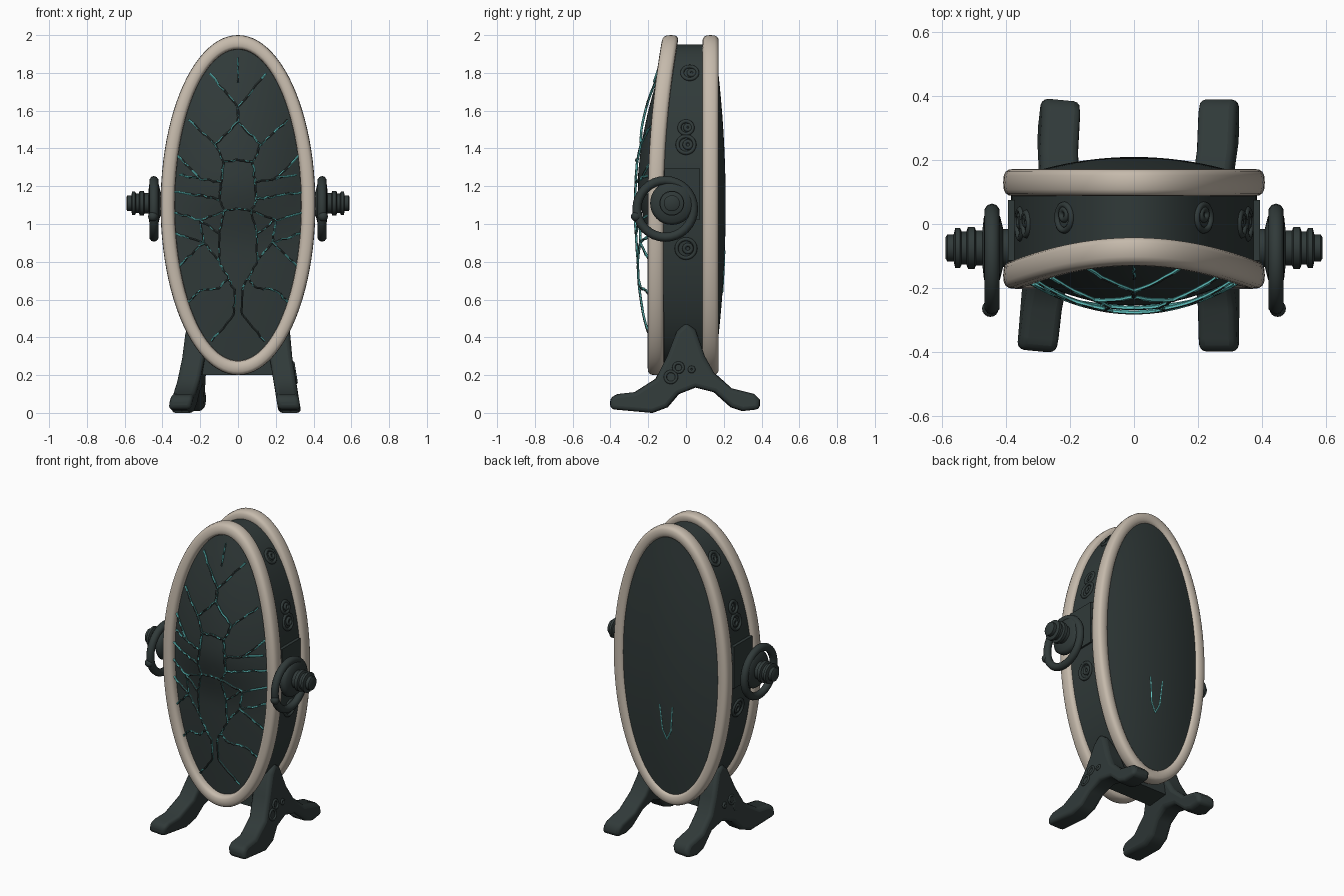
import bpy, bmesh, math, random
from mathutils import Vector, Matrix

random.seed(4)
cube = bpy.data.objects.get("Cube")
if cube:
    bpy.data.objects.remove(cube)


def material(name, rgb):
    m = bpy.data.materials.new(name)
    m.use_nodes = True
    m.diffuse_color = (*rgb, 1)
    bsdf = m.node_tree.nodes["Principled BSDF"]
    bsdf.inputs["Base Color"].default_value = (*rgb, 1)
    bsdf.inputs["Roughness"].default_value = 0.6
    return m


CHARCOAL = material("charcoal", (0.03, 0.042, 0.041))
IVORY = material("ivory", (0.56, 0.49, 0.41))
TEAL = material("teal", (0.13, 0.6, 0.58))
MID = 1.1  # height of the oval centre


def finish(name, bm, *mats, angle=40):
    bmesh.ops.recalc_face_normals(bm, faces=bm.faces[:])
    me = bpy.data.meshes.new(name)
    bm.to_mesh(me)
    bm.free()
    for m in mats:
        me.materials.append(m)
    ob = bpy.data.objects.new(name, me)
    bpy.context.collection.objects.link(ob)
    bpy.ops.object.select_all(action='DESELECT')
    ob.select_set(True)
    bpy.context.view_layer.objects.active = ob
    bpy.ops.object.shade_smooth_by_angle(angle=math.radians(angle))
    return ob


def loft(bm, loops, closed=False):
    """Skin between equal closed loops of points."""
    rows = [[bm.verts.new(p) for p in loop] for loop in loops]
    n = len(rows[0])
    for k in range(len(rows) if closed else len(rows) - 1):
        a, b = rows[k], rows[(k + 1) % len(rows)]
        for i in range(n):
            j = (i + 1) % n
            bm.faces.new((a[i], a[j], b[j], b[i]))
    return rows


def front_y(z):
    s = max(0, (z - MID) / 0.9)
    return -0.16 + 0.08 * s * s


def back_y(z):
    return 0.13


def oval(a, b, depth, n=96):
    pts = []
    for i in range(n):
        t = math.tau * i / n
        x, z = a * math.cos(t), MID + b * math.sin(t)
        pts.append((x, depth(z), z))
    return pts


# Rounded ivory rims
def rim(name, depth):
    bm, loops = bmesh.new(), []
    for k in range(16):
        t = math.tau * k / 16
        c, s = math.cos(t), math.sin(t)
        o = 0.038 * math.copysign(abs(c) ** 0.7, c)
        d = 0.043 * math.copysign(abs(s) ** 0.7, s)
        loops.append(oval(0.372 + o, 0.862 + o, lambda z: depth(z) + d))
    loft(bm, loops, closed=True)
    finish(name, bm, IVORY, angle=60)


rim("front_rim", front_y)
rim("back_rim", back_y)

# Oval drum wall
bm = bmesh.new()
loft(bm, [oval(0.385, 0.85, front_y), oval(0.385, 0.85, back_y)])
finish("drum_wall", bm, CHARCOAL)


# Domed panels
def bulge(x, z):
    return max(0, 1 - (x / 0.345) ** 2 - ((z - MID) / 0.835) ** 2)


def web_y(x, z):
    return front_y(z) - 0.012 - 0.105 * bulge(x, z)


def front_panel_y(x, z):
    k = min(1, max(0, (z - 0.85) / 0.4))
    return front_y(z) - (0.04 + 0.06 * k * k * (3 - 2 * k)) * bulge(x, z)


def back_panel_y(x, z):
    return 0.155 + 0.055 * bulge(x, z)


def panel(name, depth):
    bm, loops = bmesh.new(), []
    for k in range(1, 17):
        r = k / 16
        loops.append([(x, depth(x, z), z) for x, _, z in oval(0.348 * r, 0.84 * r, back_y)])
    rows = loft(bm, loops)
    bm.faces.new(rows[0])
    finish(name, bm, CHARCOAL)


panel("front_panel", front_panel_y)
panel("back_panel", back_panel_y)


# Cracked web: thin tubes over the front, dark on the crest and teal on the flanks
def strand(bm, path, depth, radius, jitter):
    pts = []
    for (x0, z0), (x1, z1) in zip(path, path[1:]):
        for i in range(6):
            u = i / 6
            x = x0 + (x1 - x0) * u + random.uniform(-jitter, jitter)
            z = z0 + (z1 - z0) * u + random.uniform(-jitter, jitter)
            pts.append(Vector((x, depth(x, z), z)))
    x, z = path[-1]
    pts.append(Vector((x, depth(x, z), z)))
    loops = []
    for i, p in enumerate(pts):
        along = (pts[min(i + 1, len(pts) - 1)] - pts[max(i - 1, 0)]).normalized()
        side = along.cross(Vector((0, 1, 0))).normalized()
        up = side.cross(along)
        loops.append([p + radius * (side * math.cos(t) + up * math.sin(t))
                      for t in (math.tau * (k + 0.5) / 6 for k in range(6))])
    rows = loft(bm, loops)
    bm.faces.new(rows[0])
    bm.faces.new(rows[-1])


NODES = {  # hundredths: x, z
    "a": (0, 162), "b": (0, 154), "c": (12, 142), "d": (8, 133), "e": (9, 122),
    "f": (10, 113), "g": (7, 107), "h": (20, 124), "i": (20, 102), "j": (18, 90),
    "k": (10, 80), "l": (5, 71), "m": (2, 65), "n": (2, 52), "o": (10, 95),
    "p": (0, 134), "q": (0, 108), "r": (20, 115), "s": (20, 65), "t": (10, 66),
    "A": (15, 180), "B": (26, 155), "C": (32, 136), "D": (34, 117), "E": (34, 106),
    "F": (33, 95), "G": (28, 57), "H": (14, 38), "I": (31, 126), "J": (31, 78)}
STRANDS = "Aab bcB cdp defgq ehC hI frD giE ijF gokj klmnH ltsG oi jJ".split()
bm = bmesh.new()
for sign in (1, -1):
    for word in STRANDS:
        path = [(sign * NODES[c][0] / 100, NODES[c][1] / 100) for c in word]
        strand(bm, path, web_y, 0.0065, 0.004)
strand(bm, [(0, 1.88), (0, 1.75)], web_y, 0.005, 0.002)
bm.normal_update()
bmesh.ops.recalc_face_normals(bm, faces=bm.faces[:])
for f in bm.faces:
    if f.normal.y < -0.8 and random.random() < 0.75:
        f.material_index = 1
finish("front_web", bm, TEAL, CHARCOAL)

# Small teal crack on the back
bm = bmesh.new()
strand(bm, [(-0.045, 0.86), (-0.03, 0.7), (0, 0.64), (0.03, 0.7), (0.045, 0.86)],
       back_panel_y, 0.004, 0.001)
finish("back_crack", bm, TEAL)


def torus(bm, centre, axis, major, minor, squash=1.0):
    q = Vector((0, 0, 1)).rotation_difference(axis)
    loops = []
    for i in range(32):
        t = math.tau * i / 32
        loops.append([Vector(centre) + q @ Vector((
            (major + minor * math.cos(p)) * math.cos(t),
            (major + minor * math.cos(p)) * math.sin(t) * squash,
            minor * math.sin(p))) for p in (math.tau * k / 10 for k in range(10))])
    loft(bm, loops, closed=True)


def turned(bm, profile, centre, sign):
    """Turn (x, radius) pairs about the x axis."""
    loops = [[(sign * x, centre[0] + r * math.cos(t), centre[1] + r * math.sin(t))
              for t in (math.tau * k / 32 for k in range(32))] for x, r in profile]
    rows = loft(bm, loops)
    bm.faces.new(rows[0])
    bm.faces.new(rows[-1])


KNOB = [(0.34, 0.06), (0.41, 0.06), (0.42, 0.1), (0.435, 0.115), (0.455, 0.115),
        (0.47, 0.1), (0.475, 0.055), (0.495, 0.055), (0.5, 0.066), (0.52, 0.066),
        (0.525, 0.052), (0.54, 0.052), (0.545, 0.063), (0.56, 0.063),
        (0.565, 0.042), (0.585, 0.042), (0.59, 0.034)]
LEG = [(-.4, .02), (-.4, .08), (-.36, .1), (-.27, .11), (-.16, .18), (-.1, .3), (-.05, .43),
       (0, .48), (.05, .44), (.1, .3), (.15, .21), (.24, .13), (.36, .1), (.39, .07),
       (.39, .02), (.3, .01), (.24, .03), (.15, .11), (.05, .135), (-.04, .1),
       (-.1, .03), (-.18, 0)]

for side, sign in (("left", 1), ("right", -1)):
    # Pivot knob with its loop handle
    bm = bmesh.new()
    turned(bm, KNOB, (-0.075, 1.11), sign)
    finish(side + "_pivot_knob", bm, CHARCOAL, angle=50)
    bm = bmesh.new()
    torus(bm, (sign * 0.445, -0.11, 1.08), Vector((sign, 0, 0)), 0.15, 0.024)
    bmesh.ops.create_uvsphere(bm, u_segments=16, v_segments=10, radius=0.026,
                              matrix=Matrix.Translation((sign * 0.45, -0.265, 1.04)))
    finish(side + "_loop_handle", bm, CHARCOAL)

    # Bracket plate behind the knob
    bm = bmesh.new()
    bmesh.ops.create_cube(bm, size=1, matrix=Matrix.Translation((sign * 0.382, -0.02, 1.16))
                          @ Matrix.Diagonal((0.025, 0.19, 0.27, 1)))
    finish(side + "_bracket_plate", bm, CHARCOAL)

    # Raised scrolls on the drum wall
    bm = bmesh.new()
    for z, y, size in ((1.8, 0.02, 0.04), (1.51, 0, 0.035), (1.42, 0, 0.045), (0.87, 0, 0.05)):
        h = (z - MID) / 0.85
        x = 0.385 * math.sqrt(1 - h * h)
        normal = Vector((sign * x / 0.385 ** 2, 0, h / 0.85)).normalized()
        torus(bm, (sign * x, y, z), normal, size, 0.01)
        torus(bm, (sign * x, y + 0.01, z), normal, size * 0.4, 0.01)
    finish(side + "_drum_scrolls", bm, CHARCOAL)

    # Arched leg with two feet, leaning inward at the top
    def lean(z):
        return 0.275 - 0.065 * min(1, z / 0.4)

    twist = Matrix.Rotation(math.radians(-5.5 if sign < 0 else 0), 3, 'Z')
    bm = bmesh.new()
    for half in (-0.06, 0.06):
        bm.faces.new([bm.verts.new((half, y, z)) for y, z in LEG])
    bm.verts.ensure_lookup_table()
    n = len(LEG)
    for i in range(n):
        j = (i + 1) % n
        bm.faces.new([bm.verts[k] for k in (i, j, n + j, n + i)])
    for v in bm.verts:
        v.co = twist @ v.co
        v.co.x += sign * lean(v.co.z)
    leg = finish(side + "_leg", bm, CHARCOAL, angle=50)
    bevel = leg.modifiers.new("rounded", 'BEVEL')
    bevel.width, bevel.segments = 0.022, 3
    bevel.limit_method, bevel.angle_limit = 'ANGLE', math.radians(60)

    # Scroll and stud on the outer face of the leg
    bm = bmesh.new()
    for y, z, size in ((-0.08, 0.19, 0.03), (-0.04, 0.24, 0.025), (0.03, 0.23, 0.012)):
        torus(bm, (sign * (lean(z) + 0.06), y, z), Vector((sign, 0, 0.16)), size, 0.008)
    finish(side + "_leg_scrolls", bm, CHARCOAL)

# Crossbar joining the legs under the drum
bm = bmesh.new()
bmesh.ops.create_cube(bm, size=1, matrix=Matrix.Translation((0, 0, 0.25))
                      @ Matrix.Diagonal((0.4, 0.16, 0.1, 1)))
finish("crossbar", bm, CHARCOAL)
